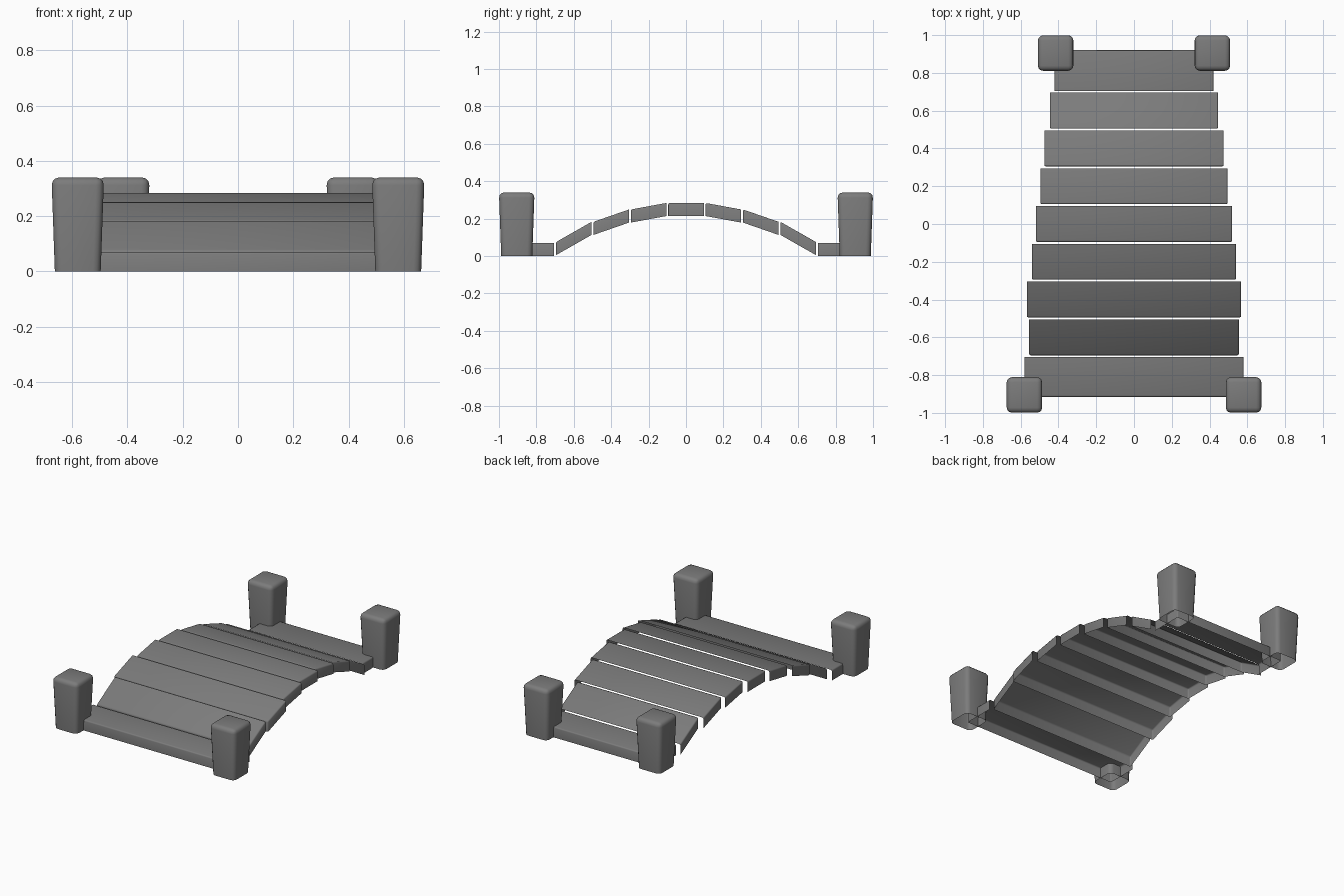
import bpy
import bmesh

default = bpy.data.objects.get("Cube")
if default:
    bpy.data.objects.remove(default, do_unlink=True)

grey = bpy.data.materials.new("weathered_grey")
grey.use_nodes = True
colour = (0.2, 0.2, 0.2, 1)
grey.diffuse_color = colour
grey.node_tree.nodes["Principled BSDF"].inputs["Base Color"].default_value = colour


def open_block(name, place, is_open, radius, segments):
    """Box with corners set by place(), some sides removed, other edges rounded."""
    bm = bmesh.new()
    bmesh.ops.create_cube(bm, size=2)
    gone = [f for f in bm.faces if is_open(f.normal)]
    bmesh.ops.delete(bm, geom=gone, context="FACES")
    for v in bm.verts:
        v.co = place(*v.co)
    edges = [e for e in bm.edges if not e.is_boundary]
    bmesh.ops.bevel(bm, geom=edges, offset=radius, segments=segments,
                    profile=0.5, affect="EDGES", clamp_overlap=True)
    for f in bm.faces:
        f.smooth = True
    mesh = bpy.data.meshes.new(name)
    bm.to_mesh(mesh)
    bm.free()
    mesh.materials.append(grey)
    obj = bpy.data.objects.new(name, mesh)
    bpy.context.collection.objects.link(obj)
    return obj


def plank(name, y0, y1, z0, z1, half_width, open_side):
    """Sheared board, hollow underneath and open at one end."""
    def place(x, y, z):
        top = z0 if y < 0 else z1
        return (x * half_width, y0 if y < 0 else y1, top if z > 0 else top - 0.07)
    return open_block(name, place,
                      lambda n: n.z < -0.5 or n.y * open_side > 0.5, 0.008, 2)


def post(name, cx, cy):
    """Stout post, wider at the top, hollow underneath."""
    def place(x, y, z):
        r = 0.095 if z > 0 else 0.083
        return (cx + x * r, cy + y * r, 0.34 if z > 0 else 0)
    return open_block(name, place, lambda n: n.z < -0.5, 0.028, 3)


# Arched deck
half_gap = 0.005
joints = [-0.7, -0.5, -0.3, -0.1, 0.1, 0.3, 0.5, 0.7]
heights = [0.075, 0.183, 0.249, 0.284]
heights += heights[::-1]
widths = [0.555, 0.567, 0.54, 0.52, 0.495, 0.475, 0.446]
for i, w in enumerate(widths):
    plank(f"deck_plank_{i + 1}", joints[i] + half_gap, joints[i + 1] - half_gap,
          heights[i], heights[i + 1], w, 1)

# Flat end boards
plank("front_end_plank", -0.915, -0.7 - half_gap, 0.07, 0.07, 0.58, 1)
plank("back_end_plank", 0.7 + half_gap, 0.92, 0.07, 0.07, 0.42, -1)

# Corner posts
for end, x, y in (("front", 0.58, -0.905), ("back", 0.415, 0.905)):
    for side, s in (("left", 1), ("right", -1)):
        post(f"{end}_{side}_post", s * x, y)
